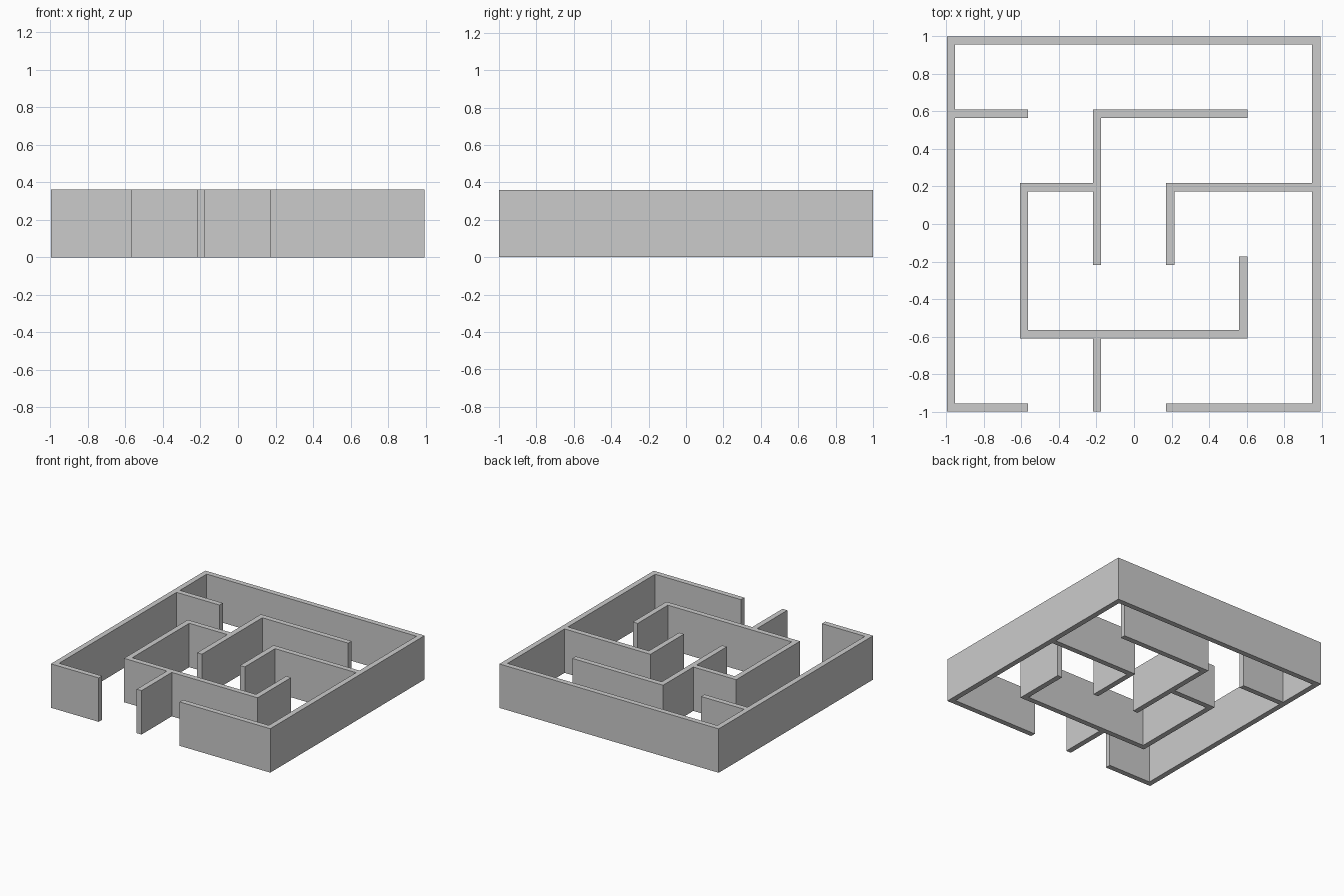
import bpy, bmesh
from mathutils import Vector

if "Cube" in bpy.data.objects:
    bpy.data.objects.remove(bpy.data.objects["Cube"])

THICK, HEIGHT = 0.044, 0.36
HALF = THICK / 2
SIZE_X, SIZE_Y = 0.995, 1.0   # outer half-sizes


def node(i, j):
    """Wall centre-line position on the 6 x 6 grid of cell corners."""
    return Vector((-0.002 + (SIZE_X - HALF) * (i - 2.5) / 2.5,
                   (SIZE_Y - HALF) * (j - 2.5) / 2.5))


def right_of(d):
    return Vector((d.y, -d.x))


def wall(name, walk):
    """Walk around the centre lines, wall on the left; offset and extrude."""
    pts = [node(*w) for w in walk]
    outline = []
    for k, p in enumerate(pts):
        d_in = (p - pts[k - 1]).normalized()
        d_out = (pts[(k + 1) % len(pts)] - p).normalized()
        r = right_of(d_in)
        if d_in.dot(d_out) < -0.9:      # free wall end: square cap
            outline += [p + HALF * (d_in + r), p + HALF * (d_in - r)]
        else:                           # mitred corner
            outline.append(p + HALF * (r + right_of(d_out)))
    bm = bmesh.new()
    base = bm.faces.new([bm.verts.new((q.x, q.y, 0)) for q in outline])
    top = bmesh.ops.extrude_face_region(bm, geom=[base], use_keep_orig=True)
    verts = [g for g in top["geom"] if isinstance(g, bmesh.types.BMVert)]
    bmesh.ops.translate(bm, verts=verts, vec=(0, 0, HEIGHT))
    bmesh.ops.recalc_face_normals(bm, faces=bm.faces)
    mesh = bpy.data.meshes.new(name)
    bm.to_mesh(mesh)
    bm.free()
    bpy.context.collection.objects.link(bpy.data.objects.new(name, mesh))


# Perimeter with two front openings, a left stub and a right hook
wall("outer_maze_wall", [
    (3, 0), (5, 0), (5, 5), (0, 5), (0, 0), (1, 0), (0, 0), (0, 4), (1, 4),
    (0, 4), (0, 5), (5, 5), (5, 3), (3, 3), (3, 2), (3, 3), (5, 3), (5, 0)])

# Central winding wall with its free branches
wall("inner_maze_wall", [
    (2, 0), (2, 1), (4, 1), (4, 2), (4, 1), (1, 1), (1, 3), (2, 3), (2, 2),
    (2, 4), (4, 4), (2, 4), (2, 3), (1, 3), (1, 1), (2, 1)])
